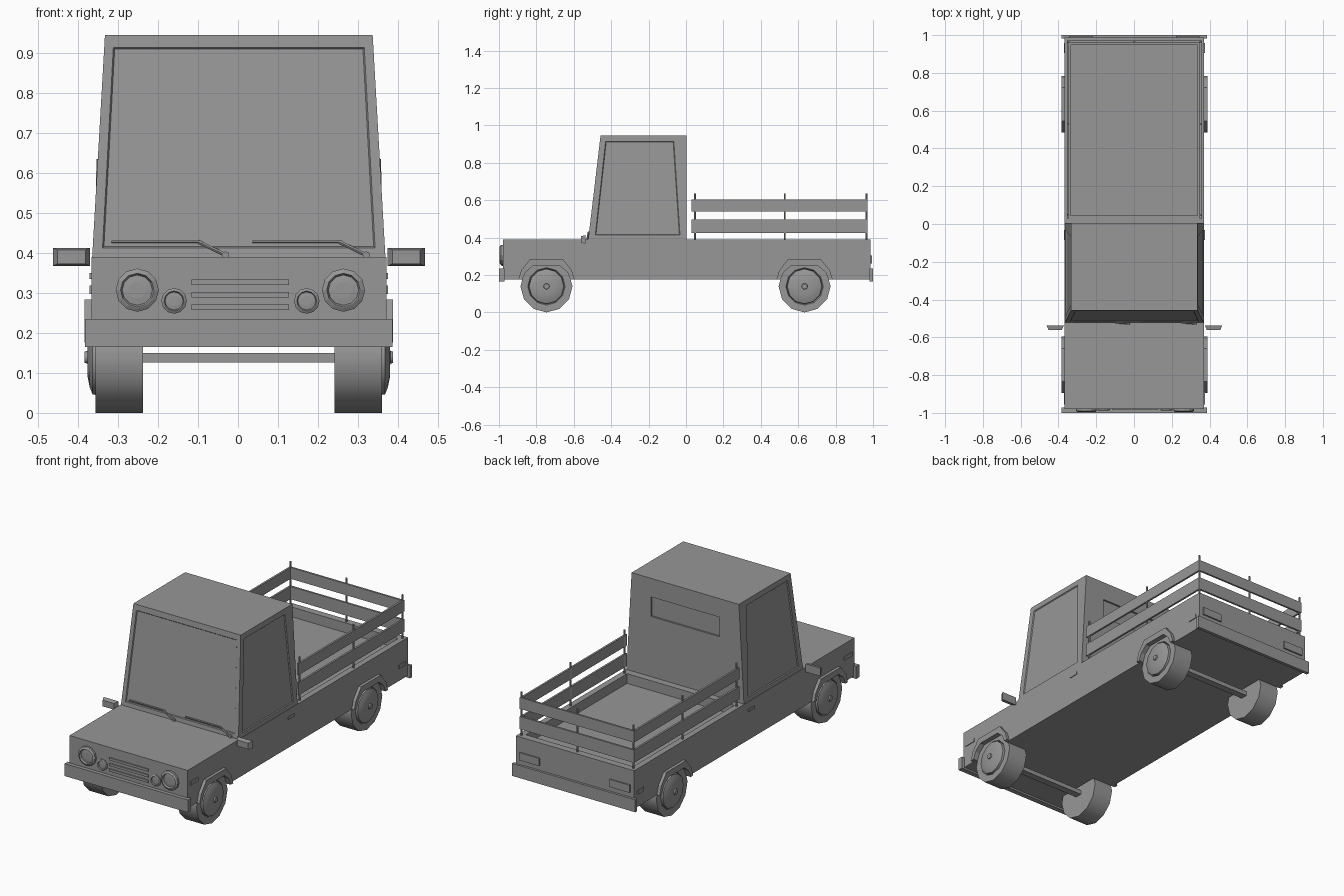
import bpy, bmesh, math
from mathutils import Vector

if "Cube" in bpy.data.objects:
    bpy.data.objects.remove(bpy.data.objects["Cube"])

GREY = bpy.data.materials.new("grey_paint")
GREY.diffuse_color = (0.31, 0.31, 0.31, 1)
GREY.use_nodes = True
GREY.node_tree.nodes["Principled BSDF"].inputs["Base Color"].default_value = GREY.diffuse_color


def finish(name, bm, smooth=False):
    bmesh.ops.recalc_face_normals(bm, faces=bm.faces)
    me = bpy.data.meshes.new(name)
    bm.to_mesh(me)
    bm.free()
    me.materials.append(GREY)
    ob = bpy.data.objects.new(name, me)
    bpy.context.collection.objects.link(ob)
    if smooth:
        bpy.ops.object.select_all(action='DESELECT')
        ob.select_set(True)
        bpy.context.view_layer.objects.active = ob
        bpy.ops.object.shade_smooth_by_angle(angle=math.radians(40))
    return ob


def box(name, x, y, z):
    """Box from (min, max) ranges."""
    bm = bmesh.new()
    bmesh.ops.create_cube(bm, size=1)
    for v in bm.verts:
        v.co = [(r[0] + r[1]) / 2 + c * (r[1] - r[0]) for r, c in zip((x, y, z), v.co)]
    return finish(name, bm)


def prism(name, pts, x0, x1):
    """Extrude a (y, z) outline along x."""
    bm = bmesh.new()
    f = bm.faces.new([bm.verts.new((x0, y, z)) for y, z in pts])
    ext = bmesh.ops.extrude_face_region(bm, geom=[f])['geom']
    moved = [g for g in ext if isinstance(g, bmesh.types.BMVert)]
    bmesh.ops.translate(bm, verts=moved, vec=(x1 - x0, 0, 0))
    return finish(name, bm)


def lathe(name, origin, direction, profile, n=12, smooth=False):
    """Rings of (radius, distance along direction), capped at both ends."""
    q = Vector(direction).to_track_quat('Z', 'Y')
    bm = bmesh.new()
    rings = []
    for r, d in profile:
        rings.append([bm.verts.new(Vector(origin) + q @ Vector((
            r * math.cos(2 * math.pi * i / n), r * math.sin(2 * math.pi * i / n), d)))
            for i in range(n)])
    for a, b in zip(rings, rings[1:]):
        for i in range(n):
            j = (i + 1) % n
            bm.faces.new((a[i], a[j], b[j], b[i]))
    bm.faces.new(rings[0])
    bm.faces.new(rings[-1])
    return finish(name, bm, smooth)


def rod(name, a, b, r, n=6):
    d = Vector(b) - Vector(a)
    return lathe(name, a, d, [(r, 0), (r, d.length)], n)


def cut(ob, cutter):
    cutter.hide_render = True
    cutter.hide_viewport = True
    m = ob.modifiers.new("cut", 'BOOLEAN')
    m.operation = 'DIFFERENCE'
    m.solver = 'EXACT'
    m.object = cutter


WHEELS = {"front": -0.75, "rear": 0.63}
SIDES = {"left": -1, "right": 1}

# Lower body with open cargo bed
body = box("body", (-0.369, 0.369), (-0.983, 0.983), (0.175, 0.39))
cut(body, box("bed_cutter", (-0.335, 0.335), (0.04, 0.943), (0.335, 0.5)))

# Cab: tapered box with grooved windscreen and side windows
bm = bmesh.new()
bmesh.ops.create_cube(bm, size=1)
for v in bm.verts:
    top = v.co.z > 0
    v.co = (math.copysign(0.335 if top else 0.367, v.co.x),
            0.0 if v.co.y > 0 else (-0.461 if top else -0.527),
            0.945 if top else 0.388)
bm.normal_update()
panes = [f for f in bm.faces if abs(f.normal.x) > 0.7 or f.normal.y < -0.7]
bmesh.ops.inset_individual(bm, faces=panes, thickness=0.02)
for f in panes:
    side, mid = abs(f.normal.x) > 0.7, f.calc_center_median()
    for v in f.verts:
        high = v.co.z > mid.z
        z = 0.914 if high else 0.413
        t = (z - 0.388) / 0.557
        if side:
            front = v.co.y < mid.y
            y = (-0.434 if high else -0.489) if front else (-0.069 if high else -0.036)
            v.co = (math.copysign(0.367 - 0.032 * t, v.co.x), y, z)
        else:
            v.co = (math.copysign(0.314 if high else 0.341, v.co.x), -0.527 + 0.066 * t, z)
bmesh.ops.inset_individual(bm, faces=panes, thickness=0.005, depth=-0.005)
cab = finish("cab", bm)
cut(cab, box("rear_window_cutter", (-0.215, 0.215), (-0.01, 0.05), (0.73, 0.84)))

# Wheels, hubs, arches and axles
outer = [(-0.15, 0.176), (-0.135, 0.225), (-0.088, 0.284),
         (0.088, 0.284), (0.135, 0.225), (0.15, 0.176)]
inner = [(-0.128, 0.176), (-0.112, 0.215), (-0.07, 0.25),
         (0.07, 0.25), (0.112, 0.215), (0.128, 0.176)]
opening = [(-0.128, 0.15)] + inner + [(0.128, 0.15)]
for end, wy in WHEELS.items():
    box(end + "_axle", (-0.25, 0.25), (wy - 0.02, wy + 0.02), (0.126, 0.15))
    for side, s in SIDES.items():
        tag = end + "_" + side
        c = (0, wy, 0.139)
        lathe(tag + "_tyre", c, (s, 0, 0),
              [(0.139, 0.24), (0.139, 0.358), (0.1, 0.358), (0.095, 0.35)], 12, True)
        lathe(tag + "_hub", c, (s, 0, 0),
              [(0.095, 0.35), (0.093, 0.366), (0.075, 0.373), (0.05, 0.378),
               (0.016, 0.379), (0.014, 0.386)], 12, True)
        shift = lambda pts: [(y + wy, z) for y, z in pts]
        prism(tag + "_arch", shift(outer + inner[::-1]), s * 0.36, s * 0.386)
        cut(body, prism(tag + "_arch_cutter", shift(opening), s * 0.235, s * 0.42))

# Bumpers
box("front_bumper", (-0.385, 0.385), (-1.004, -0.975), (0.165, 0.235))
box("rear_bumper", (-0.385, 0.385), (0.978, 0.996), (0.165, 0.235))

# Grille bars
for i, z in enumerate((0.264, 0.295, 0.327)):
    box(f"grille_bar_{i}", (-0.118, 0.126), (-0.989, -0.975), (z - 0.007, z + 0.007))

for side, s in SIDES.items():
    # Lamps: flat ring around a recessed lens
    for name, x, r, z, d in (("headlight", 0.258, 0.054, 0.307, 0.02),
                             ("fog_light", 0.166, 0.032, 0.28, 0.012)):
        lathe(f"{side}_{name}", (s * x + 0.004, -0.98, z), (0, -1, 0),
              [(r, 0), (r, d * 0.7), (r * 0.82, d), (r * 0.78, d),
               (r * 0.7, d * 0.5), (r * 0.4, d * 0.6)])
    # Tail lights, side markers and door handle
    xs = sorted((s * 0.22, s * 0.345))
    box(side + "_tail_light", xs, (0.98, 0.991), (0.262, 0.305))
    xs = sorted((s * 0.36, s * 0.373))
    box(side + "_front_marker", xs, (-0.96, -0.89), (0.297, 0.319))
    box(side + "_rear_marker", xs, (0.9, 0.955), (0.245, 0.267))
    box(side + "_door_handle", xs, (-0.09, -0.035), (0.335, 0.35))
    # Mirror: a box tapering forward
    bm = bmesh.new()
    bmesh.ops.create_cube(bm, size=1)
    for v in bm.verts:
        k = 0.75 if v.co.y < 0 else 1
        v.co = (s * 0.419 + v.co.x * 0.093 * k,
                -0.566 if v.co.y < -0.1 else -0.541, 0.39 + v.co.z * 0.046 * k)
    finish(side + "_mirror", bm)

# Wipers
for side, x in (("left", -0.033), ("right", 0.319)):
    rod(side + "_wiper_pivot", (x, -0.515, 0.395), (x, -0.537, 0.395), 0.009, 8)
    rod(side + "_wiper_arm", (x, -0.531, 0.395), (x - 0.068, -0.525, 0.428), 0.005)
    rod(side + "_wiper_blade", (x - 0.06, -0.524, 0.428), (x - 0.285, -0.524, 0.428), 0.004)

# Stake rails around the bed
for level, z in (("lower", (0.425, 0.497)), ("upper", (0.54, 0.604))):
    for side, s in SIDES.items():
        box(f"{side}_{level}_rail", sorted((s * 0.346, s * 0.357)), (0.025, 0.966), z)
    box(f"rear_{level}_rail", (-0.357, 0.357), (0.956, 0.967), z)

# Stake posts
posts = [(s * 0.35, y) for s in (-1, 1) for y in (0.043, 0.524, 0.96)] + [(0, 0.96)]
for i, (x, y) in enumerate(posts):
    rod(f"stake_post_{i}", (x, y, 0.38), (x, y, 0.635), 0.006)

# Centre the whole model on the grid
for ob in bpy.context.scene.objects:
    ob.location += Vector((0.002, 0.004, 0))
